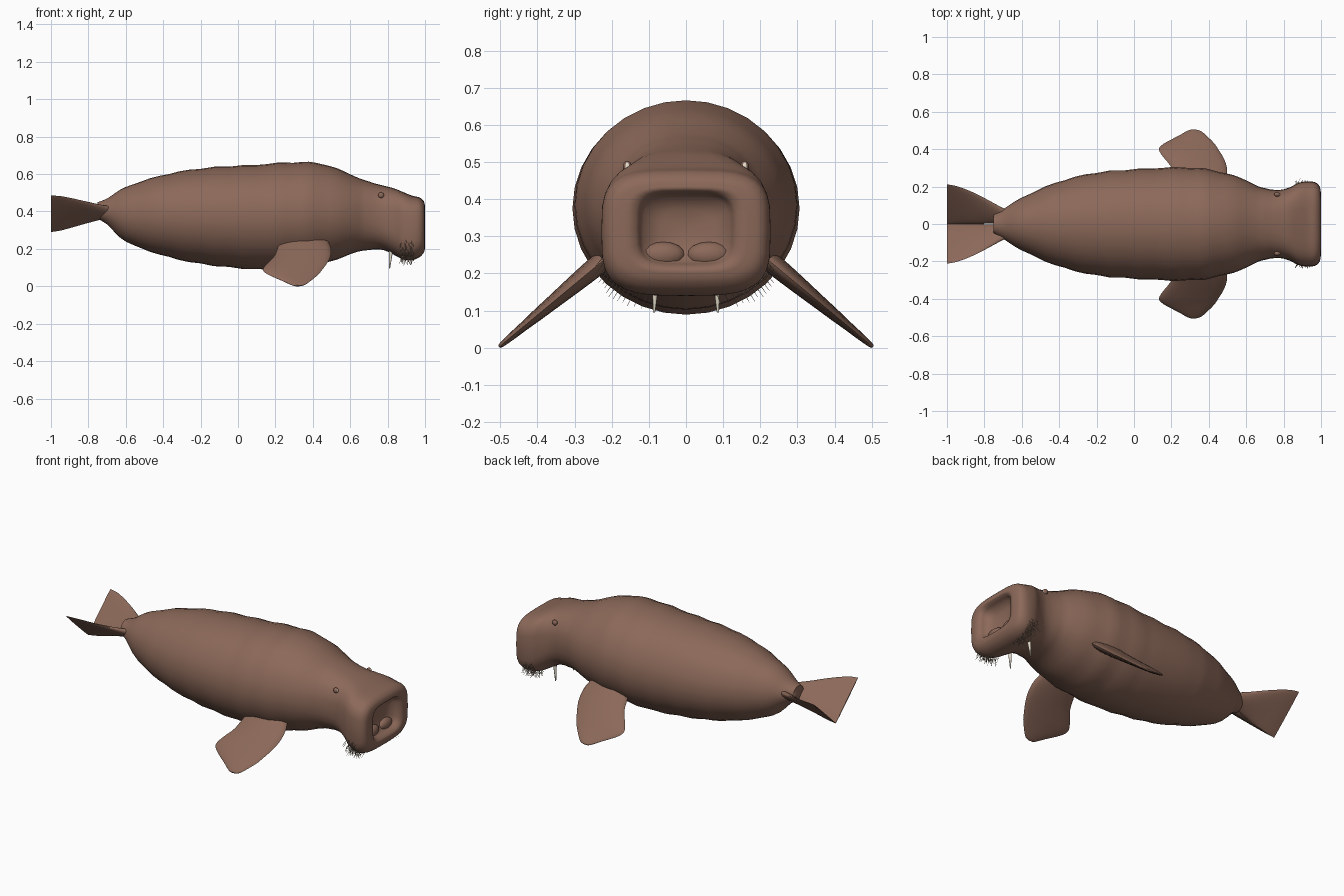
import bpy, bmesh, random
from math import sin, cos, pi, radians
from mathutils import Vector

random.seed(4)
cube = bpy.data.objects.get("Cube")
if cube:
    bpy.data.objects.remove(cube)


def material(name, rgb):
    m = bpy.data.materials.new(name)
    m.use_nodes = True
    color = (*rgb, 1)
    m.diffuse_color = color
    m.node_tree.nodes["Principled BSDF"].inputs["Base Color"].default_value = color
    return m


SKIN = material("brown skin", (0.26, 0.14, 0.10))
IVORY = material("ivory", (0.78, 0.72, 0.6))
BRISTLE = material("tan bristle", (0.36, 0.29, 0.21))


def finish(bm, name, mats, angle=40):
    bmesh.ops.recalc_face_normals(bm, faces=bm.faces)
    mesh = bpy.data.meshes.new(name)
    bm.to_mesh(mesh)
    bm.free()
    for m in mats:
        mesh.materials.append(m)
    ob = bpy.data.objects.new(name, mesh)
    bpy.context.collection.objects.link(ob)
    bpy.ops.object.select_all(action='DESELECT')
    ob.select_set(True)
    bpy.context.view_layer.objects.active = ob
    bpy.ops.object.shade_smooth_by_angle(angle=radians(angle))
    return ob


def section(center, a, b, power=2, sides=32):
    """Superellipse spanned by the half axes a and b."""
    pts = []
    for i in range(sides):
        t = 2 * pi * i / sides
        c, s = cos(t), sin(t)
        u = abs(c) ** (2 / power) * (1 if c > 0 else -1)
        v = abs(s) ** (2 / power) * (1 if s > 0 else -1)
        pts.append(Vector(center) + Vector(a) * u + Vector(b) * v)
    return pts


def loft(bm, sections):
    rings = [[bm.verts.new(p) for p in s] for s in sections]
    n = len(rings[0])
    for lo, hi in zip(rings, rings[1:]):
        for i in range(n):
            j = (i + 1) % n
            bm.faces.new((lo[i], lo[j], hi[j], hi[i]))
    bm.faces.new(rings[0])
    bm.faces.new(rings[-1])


def smooth_rows(rows, steps):
    """Catmull-Rom interpolation through rows of numbers."""
    out = []
    for k in range(len(rows) - 1):
        p0, p1 = rows[max(k - 1, 0)], rows[k]
        p2, p3 = rows[k + 1], rows[min(k + 2, len(rows) - 1)]
        for s in range(steps):
            t = s / steps
            out.append([b + t * (c - a) / 2 + t * t * (a - 2.5 * b + 2 * c - d / 2)
                        + t ** 3 * (1.5 * (b - c) + (d - a) / 2)
                        for a, b, c, d in zip(p0, p1, p2, p3)])
    out.append(list(rows[-1]))
    return out


def body_section(x, top, bottom, half_width, power):
    fold = 1 + 0.01 * sin(x * 38) if -0.72 < x < 0.72 else 1
    return section((x, 0, (top + bottom) / 2), (0, half_width * fold, 0),
                   (0, 0, (top - bottom) / 2 * fold), power)


# Body and head: x, top, bottom, half width, squareness
PROFILE = [
    (-0.75, 0.45, 0.36, 0.05, 2), (-0.70, 0.47, 0.33, 0.08, 2),
    (-0.60, 0.53, 0.24, 0.14, 2), (-0.42, 0.59, 0.17, 0.22, 2),
    (-0.20, 0.63, 0.12, 0.275, 2), (0.10, 0.65, 0.09, 0.298, 2),
    (0.30, 0.663, 0.10, 0.302, 2), (0.45, 0.655, 0.12, 0.282, 2),
    (0.60, 0.60, 0.17, 0.235, 2.1), (0.68, 0.565, 0.193, 0.195, 2.3),
    (0.77, 0.54, 0.195, 0.182, 2.6), (0.83, 0.525, 0.17, 0.195, 3),
    (0.88, 0.505, 0.145, 0.22, 3.4), (0.93, 0.485, 0.14, 0.228, 3.6),
    (0.97, 0.475, 0.155, 0.222, 3.7), (0.993, 0.455, 0.18, 0.20, 3.8),
    (1.0, 0.43, 0.205, 0.16, 4)]
# Sunken mouth
MOUTH = [(0.995, 0.423, 0.217, 0.135, 4), (0.975, 0.415, 0.225, 0.125, 4),
         (0.95, 0.405, 0.235, 0.115, 4), (0.935, 0.37, 0.27, 0.07, 3),
         (0.93, 0.335, 0.31, 0.02, 2)]
bm = bmesh.new()
loft(bm, [body_section(*r) for r in smooth_rows(PROFILE, 4) + MOUTH])
finish(bm, "body", [SKIN], 60)


def ball(name, center, radii, mats, segments=16):
    bm = bmesh.new()
    bmesh.ops.create_uvsphere(bm, u_segments=segments, v_segments=segments // 2, radius=1)
    for v in bm.verts:
        v.co = Vector(center) + Vector([a * b for a, b in zip(v.co, radii)])
    return finish(bm, name, mats, 60)


def spike(bm, base, tip, radius, sides):
    """Tapered cone from base to tip."""
    axis = (Vector(tip) - Vector(base)).normalized()
    a = axis.orthogonal().normalized()
    b = axis.cross(a)
    loft(bm, [section(base, a * radius, b * radius, 2, sides),
              section(tip, a * radius * 0.25, b * radius * 0.25, 2, sides)])


# Front flipper: distance out, leading edge, trailing edge, half thickness
FLIPPER = [(0.17, 0.46, 0.25, 0.03), (0.25, 0.495, 0.215, 0.027),
           (0.31, 0.495, 0.195, 0.023), (0.36, 0.475, 0.155, 0.019),
           (0.40, 0.45, 0.133, 0.016), (0.43, 0.43, 0.16, 0.013),
           (0.47, 0.39, 0.235, 0.01), (0.495, 0.36, 0.28, 0.007),
           (0.503, 0.335, 0.30, 0.004)]
# Tail flipper: x, outer edge y and z, inner edge y and z, half thickness
TAIL = [(-0.66, 0.06, 0.42, 0.01, 0.38, 0.022), (-0.73, 0.10, 0.433, 0.005, 0.36, 0.018),
        (-0.84, 0.16, 0.46, 0.0, 0.328, 0.012), (-0.94, 0.20, 0.481, 0.0, 0.30, 0.007),
        (-1.0, 0.212, 0.485, 0.0, 0.29, 0.003)]

for side, label in ((-1, "near"), (1, "far")):
    normal = Vector((0, side * 0.64, 0.77))
    bm = bmesh.new()
    rows = []
    for y, lead, trail, thick in smooth_rows(FLIPPER, 3):
        mid = ((lead + trail) / 2, side * y, 0.225 - 0.83 * (y - 0.235))
        rows.append(section(mid, ((lead - trail) / 2, 0, 0), normal * thick, 2, 20))
    loft(bm, rows)
    finish(bm, label + "_front_flipper", [SKIN], 60)

    bm = bmesh.new()
    rows = []
    for x, oy, oz, iy, iz, thick in smooth_rows(TAIL, 3):
        outer, inner = Vector((x, side * oy, oz)), Vector((x, side * iy, iz))
        half = (outer - inner) / 2
        across = half.cross(Vector((1, 0, 0))).normalized()
        rows.append(section((outer + inner) / 2, half, across * thick, 2, 20))
    loft(bm, rows)
    finish(bm, label + "_tail_flipper", [SKIN], 60)

    # Eye with a pale patch facing forward
    eye = ball(label + "_eye", (0.765, side * 0.158, 0.487), (0.016, 0.012, 0.016), [SKIN, IVORY])
    for p in eye.data.polygons:
        p.material_index = int(p.normal.x > 0.75)

    # Lip fold inside the mouth
    ball(label + "_lip_fold", (0.935, side * 0.062, 0.25), (0.03, 0.06, 0.035), [SKIN])

    # Tusk
    bm = bmesh.new()
    spike(bm, (0.82, side * 0.08, 0.21), (0.81, side * 0.086, 0.095), 0.012, 10)
    finish(bm, label + "_tusk", [IVORY])

# Whiskers around the lower muzzle
bm = bmesh.new()
for row in range(4):
    for k in range(26):
        ring = section((0, 0, 0.31), (0, 0.223, 0), (0, 0, 0.168), 3.6, 72)
        base = ring[39 + k + (k > 12) * 5 - (row % 2)]
        base.x = 0.875 + row * 0.018 + random.uniform(-0.006, 0.006)
        out = Vector((random.uniform(-0.4, 0.4), base.y * 3, -0.8)).normalized()
        spike(bm, base, base + out * random.uniform(0.025, 0.045), 0.0018, 4)
finish(bm, "whiskers", [BRISTLE])
